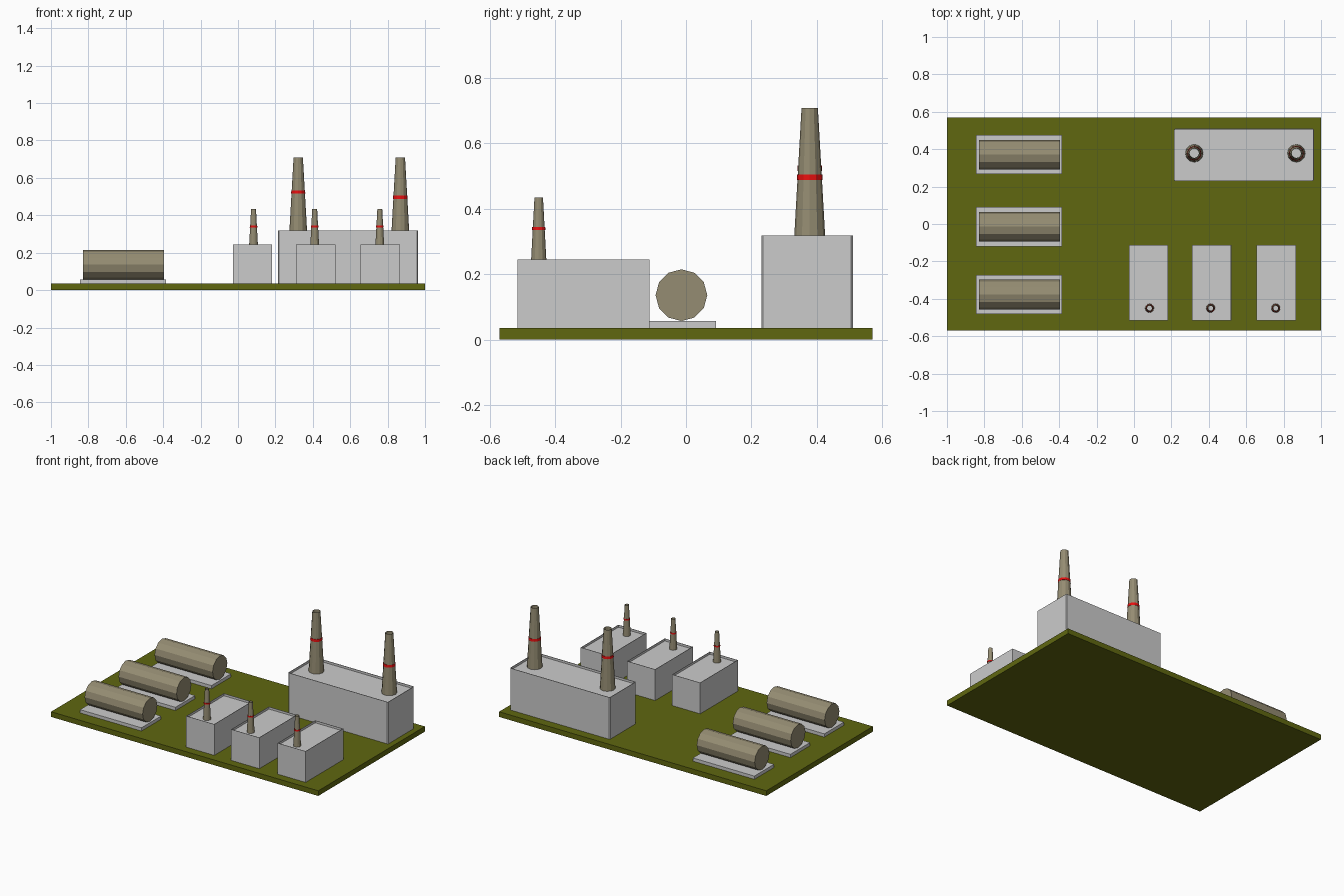
import bpy, bmesh
from math import pi, cos, sin

if "Cube" in bpy.data.objects:
    bpy.data.objects.remove(bpy.data.objects["Cube"])

GROUND = 0.035


def material(name, rgb):
    m = bpy.data.materials.new(name)
    m.diffuse_color = (*rgb, 1)
    m.use_nodes = True
    m.node_tree.nodes["Principled BSDF"].inputs["Base Color"].default_value = m.diffuse_color
    return m


GREEN = material("grass_green", (0.115, 0.135, 0.005))
TAN = material("concrete_tan", (0.30, 0.265, 0.17))
RED = material("warning_red", (0.8, 0.005, 0.005))


def finish(bm, name, mat=None):
    bmesh.ops.recalc_face_normals(bm, faces=bm.faces[:])
    me = bpy.data.meshes.new(name)
    bm.to_mesh(me)
    bm.free()
    if mat:
        me.materials.append(mat)
    ob = bpy.data.objects.new(name, me)
    bpy.context.collection.objects.link(ob)
    return ob


def box(name, x, y, z, mat=None, chamfer=0, recess=0):
    bm = bmesh.new()
    bmesh.ops.create_cube(bm, size=1)
    for v in bm.verts:
        v.co = [(a + b) / 2 + c * (b - a) for c, (a, b) in zip(v.co, (x, y, z))]
    if chamfer:
        upright = [e for e in bm.edges
                   if abs(e.verts[0].co.z - e.verts[1].co.z) > 0.01]
        bmesh.ops.bevel(bm, geom=upright, offset=chamfer, segments=1, affect='EDGES')
    if recess:
        # Sunken roof behind a thin parapet
        bm.normal_update()
        top = max(bm.faces, key=lambda f: f.calc_center_median().z)
        bmesh.ops.inset_region(bm, faces=[top], thickness=0.004)
        inner = bmesh.ops.extrude_discrete_faces(bm, faces=[top])["faces"]
        bmesh.ops.translate(bm, verts=inner[0].verts[:], vec=(0, 0, -recess))
    return finish(bm, name, mat)


def tube(name, x, y, rings, mat, sides=12):
    # Open tapered tube through (radius, z) rings
    bm = bmesh.new()
    loops = [[bm.verts.new((x + r * cos(2 * pi * i / sides),
                            y + r * sin(2 * pi * i / sides), z))
              for i in range(sides)] for r, z in rings]
    for a, b in zip(loops, loops[1:]):
        for i in range(sides):
            j = (i + 1) % sides
            bm.faces.new((a[i], a[j], b[j], b[i]))
    return finish(bm, name, mat)


def chimney(name, x, y, z0, z1, r0, r1, band, band_h):
    def radius(z):
        return r0 + (r1 - r0) * (z - z0) / (z1 - z0)
    tube(name, x, y, [(r0, z0), (r1, z1)], TAN)
    # Red warning band
    lo, hi = band - band_h / 2, band + band_h / 2
    tube(name + "_band", x, y, [(radius(lo), lo), (radius(lo) + 0.002, lo),
                                (radius(hi) + 0.002, hi), (radius(hi), hi)], RED)


# Ground slab
box("ground_slab", (-1, 1), (-0.57, 0.57), (0, GROUND), GREEN)

# Main hall with two chimneys
box("main_hall", (0.213, 0.962), (0.23, 0.51), (GROUND, 0.318),
    chamfer=0.006, recess=0.015)
for i, (x, band) in enumerate([(0.322, 0.524), (0.868, 0.497)], 1):
    chimney(f"tall_chimney_{i}", x, 0.378, 0.303, 0.708, 0.048, 0.025, band, 0.017)

# Three workshops, each with a small chimney
for i, (x, cx) in enumerate([(-0.028, 0.083), (0.309, 0.41), (0.656, 0.758)], 1):
    box(f"workshop_{i}", (x, x + 0.211), (-0.515, -0.112), (GROUND, 0.245), recess=0.015)
    chimney(f"small_chimney_{i}", cx, -0.45, 0.23, 0.435, 0.024, 0.013, 0.34, 0.009)

# Three storage tanks lying on pads
for i, y in enumerate((-0.377, -0.014, 0.371), 1):
    box(f"tank_pad_{i}", (-0.845, -0.385), (y - 0.105, y + 0.105), (GROUND, 0.057))
    bm = bmesh.new()
    bmesh.ops.create_cone(bm, cap_ends=True, segments=12,
                          radius1=0.079, radius2=0.079, depth=0.434)
    tank = finish(bm, f"storage_tank_{i}", TAN)
    tank.rotation_euler = (0, pi / 2, 0)
    tank.location = (-0.612, y, 0.136)
